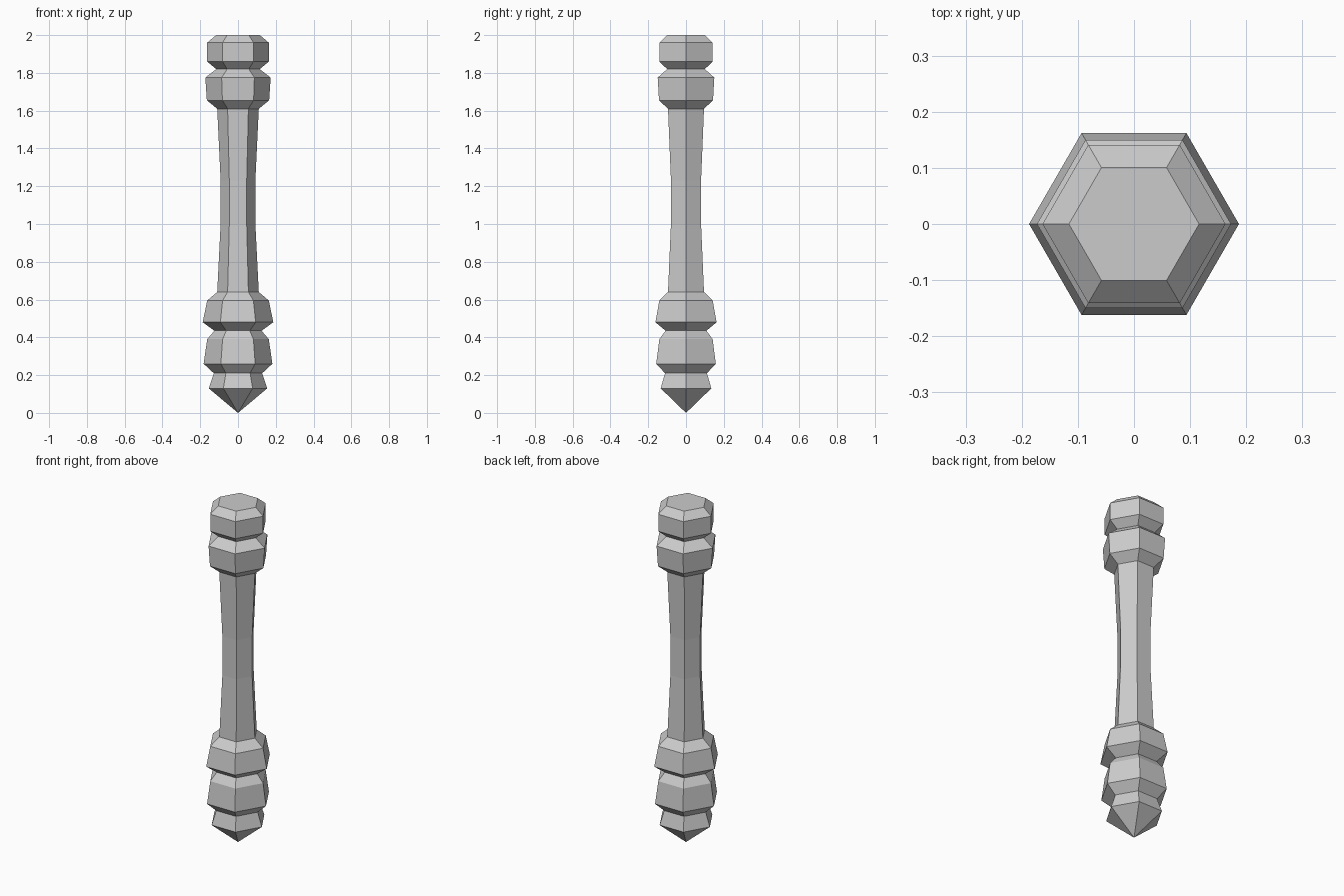
import bpy, bmesh, math

cube = bpy.data.objects.get("Cube")
if cube:
    bpy.data.objects.remove(cube, do_unlink=True)

SIDES = 6

# Plain grey stone
grey = bpy.data.materials.new("stone_grey")
grey.use_nodes = True
colour = (0.6, 0.6, 0.6, 1)
grey.diffuse_color = colour
grey.node_tree.nodes["Principled BSDF"].inputs["Base Color"].default_value = colour

# Profile from the pointed foot to the flat cap: (corner radius, height)
profile = [
    (0.155, 0.13), (0.128, 0.21),                  # pointed foot
    (0.182, 0.26), (0.163, 0.39), (0.125, 0.435),  # lower collar
    (0.187, 0.48), (0.163, 0.595), (0.11, 0.64),   # upper collar
    (0.092, 1.00), (0.092, 1.23), (0.11, 1.61),    # waisted grip
    (0.165, 1.655), (0.173, 1.775), (0.115, 1.82), # top collar
    (0.163, 1.86), (0.163, 1.96), (0.116, 2.00),   # cap
]

# Sweep the profile around the axis as hexagonal rings
bm = bmesh.new()
tip = bm.verts.new((0, 0, 0))
rings = []
for r, z in profile:
    angles = [math.tau * i / SIDES for i in range(SIDES)]
    rings.append([bm.verts.new((r * math.cos(a), r * math.sin(a), z)) for a in angles])

for i in range(SIDES):
    j = (i + 1) % SIDES
    bm.faces.new((tip, rings[0][j], rings[0][i]))
    for low, high in zip(rings, rings[1:]):
        bm.faces.new((low[i], low[j], high[j], high[i]))
bm.faces.new(rings[-1])
bmesh.ops.recalc_face_normals(bm, faces=bm.faces[:])

mesh = bpy.data.meshes.new("turned_handle")
bm.to_mesh(mesh)
bm.free()
mesh.materials.append(grey)
handle = bpy.data.objects.new("turned_handle", mesh)
bpy.context.collection.objects.link(handle)
